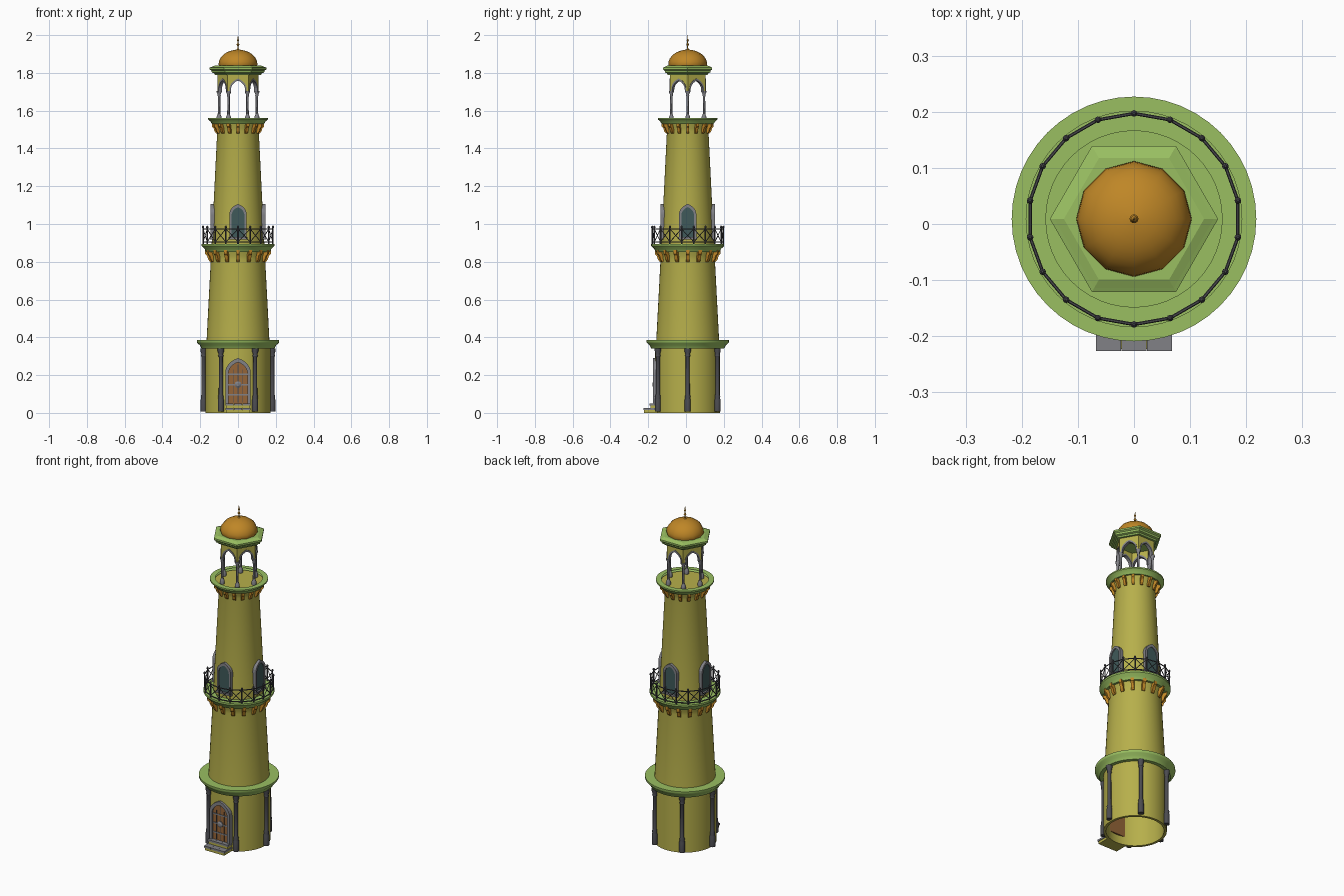
import bpy, math
from math import sin, cos, pi, radians
from mathutils import Matrix, Vector

if "Cube" in bpy.data.objects:
    bpy.data.objects.remove(bpy.data.objects["Cube"])

AXIS = Matrix.Translation((0, 0.009, 0))   # tower axis (steps stick out in front)


def mat(name, c):
    m = bpy.data.materials.new(name)
    m.diffuse_color = (*c, 1)
    m.use_nodes = True
    m.node_tree.nodes["Principled BSDF"].inputs["Base Color"].default_value = m.diffuse_color
    return m


YELLOW = mat("yellow_wall", (0.47, 0.43, 0.07))
GREEN = mat("green_trim", (0.32, 0.52, 0.12))
ORANGE = mat("orange", (0.52, 0.24, 0.02))
DARK = mat("dark_stone", (0.07, 0.07, 0.08))
GREY = mat("grey_stone", (0.22, 0.22, 0.24))
GLASS = mat("teal_glass", (0.05, 0.10, 0.10))
WOOD = mat("brown_wood", (0.30, 0.13, 0.04))


def mesh(name, verts, faces, material, m=Matrix(), smooth=False):
    me = bpy.data.meshes.new(name)
    me.from_pydata([AXIS @ m @ Vector(v) for v in verts], [], faces)
    me.materials.append(material)
    ob = bpy.data.objects.new(name, me)
    bpy.context.collection.objects.link(ob)
    bpy.ops.object.select_all(action='DESELECT')
    ob.select_set(True)
    bpy.context.view_layer.objects.active = ob
    bpy.ops.object.mode_set(mode='EDIT')
    bpy.ops.mesh.select_all(action='SELECT')
    bpy.ops.mesh.normals_make_consistent(inside=False)
    bpy.ops.object.mode_set(mode='OBJECT')
    if smooth:
        bpy.ops.object.shade_smooth_by_angle(angle=radians(35))
    return ob


def lathe(name, prof, seg, material, m=Matrix(), smooth=True, cap=True):
    v = [(r * cos(2 * pi * i / seg), r * sin(2 * pi * i / seg), z)
         for r, z in prof for i in range(seg)]
    f = [(k * seg + i, k * seg + (i + 1) % seg, (k + 1) * seg + (i + 1) % seg, (k + 1) * seg + i)
         for k in range(len(prof) - 1) for i in range(seg)]
    if cap:
        f += [tuple(range(seg)), tuple(range((len(prof) - 1) * seg, len(prof) * seg))]
    return mesh(name, v, f, material, m, smooth)


def facing(a):
    """Local frame: x across, y outward at azimuth a (degrees)."""
    return Matrix.Rotation(radians(a - 90), 4, 'Z')


def prism(name, pts, y0, y1, material, m):
    """Outline in local x-z pushed from y0 to y1."""
    n = len(pts)
    v = [(x, y, z) for y in (y0, y1) for x, z in pts]
    f = [tuple(range(n)), tuple(range(n, 2 * n))]
    f += [(i, (i + 1) % n, n + (i + 1) % n, n + i) for i in range(n)]
    return mesh(name, v, f, material, m)


def band(name, a, b, y0, y1, material, m):
    """Solid strip between two matching outlines."""
    n = len(a)
    v = [(x, y, z) for y in (y0, y1) for p in (a, b) for x, z in p]
    f = []
    for i in range(n - 1):
        for s, t in ((0, n), (2 * n, 3 * n), (0, 2 * n), (n, 3 * n)):
            f.append((s + i, s + i + 1, t + i + 1, t + i))
    f += [(e, n + e, 3 * n + e, 2 * n + e) for e in (0, n - 1)]
    return mesh(name, v, f, material, m)


def arch(w, z0, zs, zp, n=6):
    """Pointed-arch outline: foot z0, spring zs, peak zp, half width w."""
    left = [(-w, z0)]
    for i in range(n + 1):
        t = i / n * radians(65)
        left.append((-w * (1 - (1 - cos(t)) / (1 - cos(radians(65)))),
                     zs + (zp - zs) * sin(t) / sin(radians(65))))
    return left + [(-x, z) for x, z in left[-2::-1]]


def box(name, x, y0, y1, z0, z1, material, m):
    return prism(name, [(-x, z0), (x, z0), (x, z1), (-x, z1)], y0, y1, material, m)


def rod(name, p, q, r, material, seg=6):
    p, q = Vector(p), Vector(q)
    m = Matrix.Translation(p) @ (q - p).to_track_quat('Z', 'Y').to_matrix().to_4x4()
    return lathe(name, [(r, 0), (r, (q - p).length)], seg, material, m)


def polar(r, a, z):
    return (r * cos(radians(a)), r * sin(radians(a)), z)


# Main walls
lathe("base_drum", [(0.157, 0.34), (0.157, 0), (0.172, 0), (0.172, 0.35)], 48, YELLOW, cap=False)
lathe("lower_shaft", [(0.167, 0.37), (0.144, 0.81), (0.146, 0.83), (0.158, 0.865)], 48, YELLOW)
lathe("upper_shaft", [(0.140, 0.885), (0.110, 1.49), (0.113, 1.505), (0.124, 1.54)], 48, YELLOW)


# Cornice rings
def ring(name, r0, r1, z0, z1, rin):
    h = z1 - z0
    lathe(name, [(rin, z0), (r0, z0), (r0 + 0.004, z0 + h * .15), (r0 + (r1 - r0) * .4, z0 + h * .4),
                 (r1 - 0.003, z0 + h * .65), (r1, z0 + h * .75), (r1, z1), (rin, z1)],
          48, GREEN, cap=False)


ring("base_cornice", 0.192, 0.218, 0.34, 0.386, 0.15)
ring("balcony_floor", 0.168, 0.193, 0.853, 0.895, 0.12)
ring("top_parapet", 0.137, 0.158, 1.53, 1.562, 0.128)
lathe("top_deck", [(0.132, 1.535), (0.132, 1.548)], 48, YELLOW)

# Corbel brackets under balcony and parapet
for i in range(16):
    for nm, r, z, s in (("balcony_bracket", 0.138, 0.80, 1.0), ("parapet_bracket", 0.107, 1.48, 0.85)):
        side = [(0, 0), (0.010, 0), (0.020, 0.012), (0.026, 0.032), (0.036, 0.042), (0.036, 0.062), (0, 0.062)]
        n = len(side)
        v = [(x, r + y * s, z + h * s) for x in (-0.009 * s, 0.009 * s) for y, h in side]
        f = [tuple(range(n)), tuple(range(n, 2 * n))]
        f += [(k, (k + 1) % n, n + (k + 1) % n, n + k) for k in range(n)]
        mesh(nm, v, f, ORANGE, facing(i * 22.5 + 90))

# Six dark columns round the base
for a in range(0, 360, 60):
    lathe("base_column", [(0.016, 0.008), (0.016, 0.07), (0.013, 0.078), (0.015, 0.088), (0.011, 0.098),
                          (0.0105, 0.295), (0.014, 0.302), (0.012, 0.312), (0.017, 0.328), (0.017, 0.342)],
          12, DARK, Matrix.Translation(polar(0.182, a, 0)))

# Door with frame and ironwork
D = facing(-90)
prism("door", arch(0.052, 0.05, 0.21, 0.272), 0.148, 0.175, WOOD, D)
band("door_frame", arch(0.067, 0.05, 0.215, 0.29), arch(0.050, 0.05, 0.21, 0.268), 0.15, 0.185, GREY, D)
for x in (-0.025, 0, 0.025):
    box("door_seam", 0.0015, 0.17, 0.1775, 0.055, 0.255 - abs(x), DARK, D @ Matrix.Translation((x, 0, 0)))
for z in (0.095, 0.15, 0.205):
    box("door_strap", 0.049, 0.17, 0.178, z - 0.004, z + 0.004, GREY, D)
lathe("door_boss", [(0.018, 0), (0.018, 0.006), (0.009, 0.012)], 10, GREY,
      D @ Matrix.Translation((0, 0.174, 0.15)) @ Matrix.Rotation(-pi / 2, 4, 'X'))

# Entrance steps: yellow riser with grey slabs
for y, z in ((0.232, 0), (0.198, 0.025)):
    box("step_riser", 0.064, 0.16, y, z, z + 0.016, YELLOW, D)
    for k in (-1, 0, 1):
        box("step_slab", 0.0222, 0.16, y + 0.003, z + 0.015, z + 0.026, GREY,
            D @ Matrix.Translation((k * 0.0452, 0, 0)))

# Four pointed windows above the balcony
for a in range(0, 360, 90):
    m = facing(a)
    prism("window_pane", arch(0.036, 0.93, 1.045, 1.092), 0.11, 0.1385, GLASS, m)
    band("window_frame", arch(0.046, 0.925, 1.05, 1.106), arch(0.034, 0.925, 1.045, 1.089), 0.115, 0.1445, GREY, m)
    box("window_sill", 0.049, 0.115, 0.148, 0.918, 0.93, GREY, m)

# Balcony railing with crossed bars
R = 0.188
for i in range(18):
    a, b = 90 + i * 20, 110 + i * 20
    lathe("railing_post", [(0.004, 0.89), (0.004, 0.978), (0.006, 0.981), (0.006, 0.986), (0.002, 0.991)],
          8, DARK, Matrix.Translation(polar(R, a, 0)))
    for z in (0.905, 0.974):
        rod("railing_rail", polar(R, a, z), polar(R, b, z), 0.003, DARK)
    rod("railing_cross", polar(R, a, 0.905), polar(R, b, 0.974), 0.0022, DARK)
    rod("railing_cross", polar(R, a, 0.974), polar(R, b, 0.905), 0.0022, DARK)

# Open hexagonal pavilion: columns, arched walls, arch trims
P = 0.1
for a in range(0, 360, 60):
    lathe("pavilion_column", [(0.013, 1.545), (0.013, 1.568), (0.009, 1.575), (0.007, 1.585), (0.0065, 1.675),
                              (0.009, 1.68), (0.008, 1.687), (0.013, 1.697), (0.013, 1.705)],
          10, GREY, Matrix.Translation(polar(P, a, 0)))
    m = facing(a + 30)
    ap = P * cos(pi / 6)
    inner = arch(0.040, 1.70, 1.712, 1.762)
    h = P / 2 + 0.003
    outer = [(-h, 1.70)] + [(x * h / 0.040, 1.80) for x, z in inner[1:-1]] + [(h, 1.70)]
    band("pavilion_arch_wall", outer, inner, ap - 0.007, ap + 0.007, YELLOW, m)
    band("pavilion_arch_trim", arch(0.045, 1.70, 1.714, 1.770), arch(0.038, 1.70, 1.711, 1.759),
         ap - 0.010, ap + 0.010, GREY, m)

# Hexagonal roof slab
lathe("pavilion_roof", [(0.122, 1.79), (0.127, 1.798), (0.138, 1.802), (0.141, 1.812), (0.150, 1.818),
                        (0.150, 1.828), (0.142, 1.831), (0.125, 1.838), (0.10, 1.838)], 6, GREEN, smooth=False)

# Dome and finial
lathe("dome", [(0.098, 1.832), (0.103, 1.845)] +
      [(0.103 * cos(t), 1.845 + 0.078 * sin(t)) for t in [radians(11 * k) for k in range(1, 8)]] +
      [(0.003, 1.924)], 12, ORANGE, Matrix.Rotation(pi / 2, 4, 'Z'))
lathe("finial", [(0.010, 1.918), (0.006, 1.926), (0.003, 1.932), (0.003, 1.942), (0.008, 1.950), (0.003, 1.958),
                 (0.003, 1.966), (0.006, 1.973), (0.0025, 1.980), (0.0006, 2.0)], 10, ORANGE)
